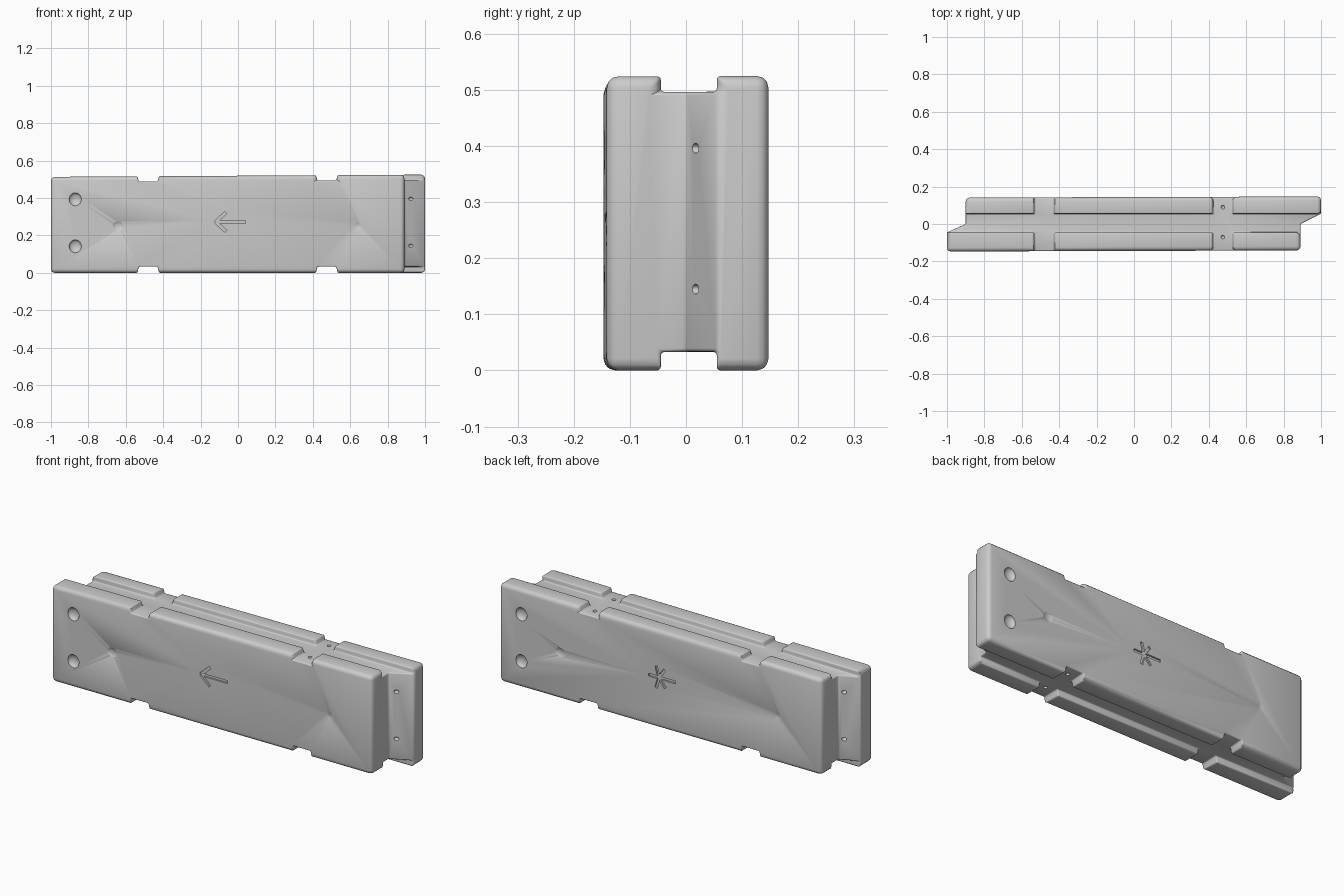
import bpy, bmesh, math
from mathutils import Vector, Matrix

if "Cube" in bpy.data.objects:
    bpy.data.objects.remove(bpy.data.objects["Cube"])

# Barrier block layout: columns along x, rows along y, layers along z
ROW_Y = [-0.144, -0.045, 0.0, 0.055, 0.144]
LEFT_X = [-1, -1, -0.9, -0.9, -0.9]
RIGHT_X = [0.89, 0.89, 0.89, 1, 1]
CROSS_X = [-0.53, -0.43, 0.425, 0.525]
LAYER_Z = [0, 0.033, 0.491, 0.519]


def solid(i, j, k):
    if not (0 <= i < 5 and 0 <= j < 4 and 0 <= k < 3):
        return False
    return k == 1 or (i % 2 == 0 and j in (0, 3))


def point(i, j, k):
    x = ([LEFT_X[j]] + CROSS_X + [RIGHT_X[j]])[i]
    y, z = ROW_Y[j], LAYER_Z[k]
    if j in (0, 4):
        y += 0.003 * x                      # slight uneven thickness
    if k >= 2:
        z += 0.006 * x                      # slightly taller right end
    if k in (0, 3) and 1 <= i <= 4:
        x += 0.008 if i % 2 == 0 else -0.008  # flared cross grooves
    return x, y, z


# Body with lengthwise and cross grooves
bm = bmesh.new()
verts = {}


def vert(key):
    if key not in verts:
        verts[key] = bm.verts.new(point(*key))
    return verts[key]


for i in range(5):
    for j in range(4):
        for k in range(3):
            if not solid(i, j, k):
                continue
            for axis in range(3):
                for side in (0, 1):
                    n = [i, j, k]
                    n[axis] += 1 if side else -1
                    if solid(*n):
                        continue
                    a, b = [t for t in range(3) if t != axis]
                    ring = []
                    for u, v in ((0, 0), (1, 0), (1, 1), (0, 1)):
                        q = [i, j, k]
                        q[axis] += side
                        q[a] += u
                        q[b] += v
                        ring.append(vert(tuple(q)))
                    bm.faces.new(ring)
bmesh.ops.recalc_face_normals(bm, faces=bm.faces)
bmesh.ops.dissolve_limit(bm, angle_limit=math.radians(3), verts=bm.verts, edges=bm.edges)

# Wide rounding on outer edges, narrow rounding in the grooves
weight = bm.edges.layers.float.new("bevel_weight_edge")
for e in bm.edges:
    if len(e.link_faces) != 2 or e.calc_face_angle() < 0.4:
        continue
    m = (e.verts[0].co + e.verts[1].co) / 2
    upright = abs(e.verts[0].co.z - e.verts[1].co.z) > 0.3
    outer = abs(m.y) > 0.13 or abs(m.x) > 0.88
    extreme = m.z < 0.01 or m.z > 0.505
    e[weight] = 1.0 if (outer and extreme) or (upright and abs(m.y) > 0.13) else 0.3
mesh = bpy.data.meshes.new("barrier_block")
bm.to_mesh(mesh)
bm.free()
body = bpy.data.objects.new("barrier_block", mesh)
bpy.context.collection.objects.link(body)
bev = body.modifiers.new("rounding", 'BEVEL')
bev.width = 0.021
bev.segments = 3
bev.limit_method = 'WEIGHT'
bev.use_clamp_overlap = False

# Cutters for the small recesses
cutters = bpy.data.collections.new("recess_cutters")
bpy.context.scene.collection.children.link(cutters)


def add_cutter(name, build):
    cbm = bmesh.new()
    build(cbm)
    me = bpy.data.meshes.new(name)
    cbm.to_mesh(me)
    cbm.free()
    ob = bpy.data.objects.new(name, me)
    ob.hide_render = True
    cutters.objects.link(ob)


def dimple(loc, size):
    mat = Matrix.Translation(loc) @ Matrix.Diagonal((*size, 1))
    add_cutter("dimple_cutter", lambda b: bmesh.ops.create_uvsphere(
        b, u_segments=20, v_segments=12, radius=1, matrix=mat))


def stroke(p, q, y, width=0.015):
    d = Vector((q[0] - p[0], 0, q[1] - p[1]))
    mat = (Matrix.Translation(((p[0] + q[0]) / 2, y, (p[1] + q[1]) / 2))
           @ Matrix.Rotation(-math.atan2(d.z, d.x), 4, 'Y')
           @ Matrix.Diagonal((d.length, 0.018, width, 1)))
    add_cutter("stroke_cutter", lambda b: bmesh.ops.create_cube(b, size=1, matrix=mat))


# Round holes on both faces and the end bolt holes
for s in (-1, 1):
    for z in (0.142, 0.393):
        dimple((s * 0.87, s * 0.147, z), (0.033, 0.02, 0.035))
        dimple((s * 0.925, s * 0.015, z + 0.003), (0.013, 0.013, 0.009))
    for x in (-0.64, 0.64):
        dimple((x, s * 0.155, 0.25), (0.035, 0.016, 0.03))

# Bolt holes in the right cross groove, top and bottom
for y in (-0.07, 0.09):
    for z in (0.033, 0.494):
        dimple((0.475, y, z), (0.01, 0.01, 0.012))

# Arrow on the front, star shaped mark on the back
tip = (-0.12, 0.272)
for end in ((0.04, 0.272), (-0.065, 0.322), (-0.065, 0.222)):
    stroke(tip, end, -0.1445)
for deg in (180, 125, 75, 0, 230, 285):
    r, a = (0.10 if deg == 180 else 0.06), math.radians(deg)
    stroke((0.06, 0.27), (0.06 + r * math.cos(a), 0.27 + r * math.sin(a)), 0.1445)

cut = body.modifiers.new("recesses", 'BOOLEAN')
cut.operation = 'DIFFERENCE'
cut.operand_type = 'COLLECTION'
cut.collection = cutters
cut.solver = 'EXACT'

# Bake the recesses, remove helpers, smooth
bpy.context.view_layer.objects.active = body
body.select_set(True)
for name in ("rounding", "recesses"):
    bpy.ops.object.modifier_apply(modifier=name)
for ob in list(cutters.objects):
    bpy.data.objects.remove(ob)
bpy.data.collections.remove(cutters)
bpy.ops.object.shade_smooth_by_angle(angle=math.radians(35))
